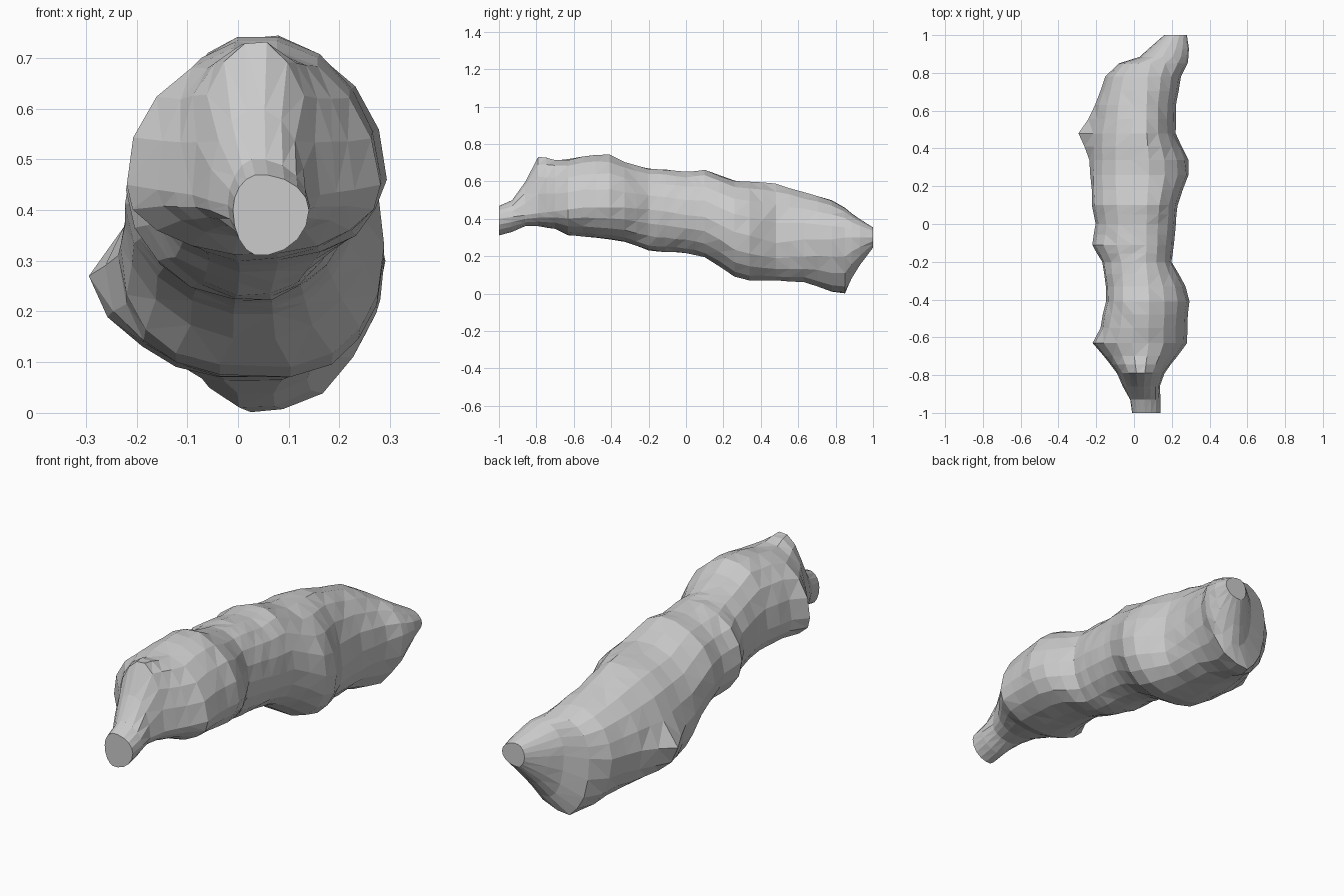
import bpy, bmesh, math, random

if "Cube" in bpy.data.objects:
    bpy.data.objects.remove(bpy.data.objects["Cube"])

random.seed(4)
SIDES = 18
MAX_STEP = 0.08

# Key outlines along the body: y, left x, right x, bottom z, top z, widest z
KEYS = [
    (-1.00, -0.01, 0.14, 0.31, 0.47, 0.40),
    (-0.93, -0.02, 0.14, 0.33, 0.50, 0.41),
    (-0.86, -0.06, 0.135, 0.36, 0.60, 0.42),
    (-0.79, -0.09, 0.16, 0.36, 0.735, 0.43),
    (-0.70, -0.16, 0.23, 0.345, 0.72, 0.44),
    (-0.63, -0.22, 0.28, 0.31, 0.72, 0.45),
    (-0.55, -0.18, 0.28, 0.305, 0.74, 0.46),
    (-0.41, -0.15, 0.29, 0.29, 0.745, 0.46),
    (-0.33, -0.15, 0.27, 0.275, 0.705, 0.46),
    (-0.20, -0.17, 0.20, 0.23, 0.67, 0.45),
    (-0.11, -0.22, 0.21, 0.22, 0.665, 0.44),
    (0.00, -0.20, 0.22, 0.215, 0.655, 0.42),
    (0.10, -0.22, 0.23, 0.19, 0.665, 0.41),
    (0.26, -0.23, 0.29, 0.09, 0.605, 0.33),
    (0.34, -0.23, 0.285, 0.07, 0.60, 0.31),
    (0.48, -0.225, 0.22, 0.07, 0.59, 0.27),
    (0.63, -0.20, 0.22, 0.06, 0.545, 0.29),
    (0.78, -0.15, 0.25, 0.01, 0.50, 0.29),
    (0.85, -0.08, 0.285, 0.00, 0.46, 0.30),
    (0.885, 0.03, 0.29, 0.08, 0.43, 0.30),
    (0.93, 0.08, 0.29, 0.15, 0.40, 0.30),
    (1.00, 0.16, 0.28, 0.245, 0.355, 0.30),
]


def subdivided(keys):
    """Key outlines plus evenly blended ones in the long gaps."""
    out = [keys[0]]
    for a, b in zip(keys, keys[1:]):
        n = max(1, math.ceil((b[0] - a[0]) / MAX_STEP - 0.01))
        out += [tuple(p + (q - p) * k / n for p, q in zip(a, b)) for k in range(1, n + 1)]
    return out


def make_ring(bm, y, left, right, bottom, top, wide, jitter):
    """Lopsided oval from four quarter curves, squarer under the rear body."""
    margin = 0.35 * (right - left)
    mid = min(max(0.035, left + margin), right - margin)
    verts = []
    for i in range(SIDES):
        a = 2 * math.pi * i / SIDES
        c, s = math.cos(a), math.sin(a)
        if s < 0 and 0.2 < y < 0.7:
            c = math.copysign(abs(c) ** 0.75, c)
            s = -abs(s) ** 0.85
        k = 1 + random.uniform(-jitter, jitter)
        x = mid + k * c * ((right - mid) if c > 0 else (mid - left))
        z = wide + k * s * ((top - wide) if s > 0 else (wide - bottom))
        # Small hump on the left flank
        if x < mid:
            x -= 0.075 * math.exp(-((y - 0.48) / 0.09) ** 2 - ((z - 0.25) / 0.08) ** 2)
        verts.append(bm.verts.new((x, y, max(0, z))))
    return verts


# Segmented worm-like body with a narrow snout and a tail stub
bm = bmesh.new()
outlines = subdivided(KEYS)
last = len(outlines) - 1
rings = [make_ring(bm, *o, 0 if i in (0, last) else 0.015) for i, o in enumerate(outlines)]
for a, b in zip(rings, rings[1:]):
    for i in range(SIDES):
        j = (i + 1) % SIDES
        bm.faces.new((a[i], a[j], b[j], b[i]))
bmesh.ops.triangulate(bm, faces=bm.faces[:])

# Flat cut ends
bm.faces.new(rings[0])
bm.faces.new(rings[-1])
bmesh.ops.recalc_face_normals(bm, faces=bm.faces[:])

mesh = bpy.data.meshes.new("worm_body")
bm.to_mesh(mesh)
bm.free()
body = bpy.data.objects.new("worm_body", mesh)
bpy.context.collection.objects.link(body)
